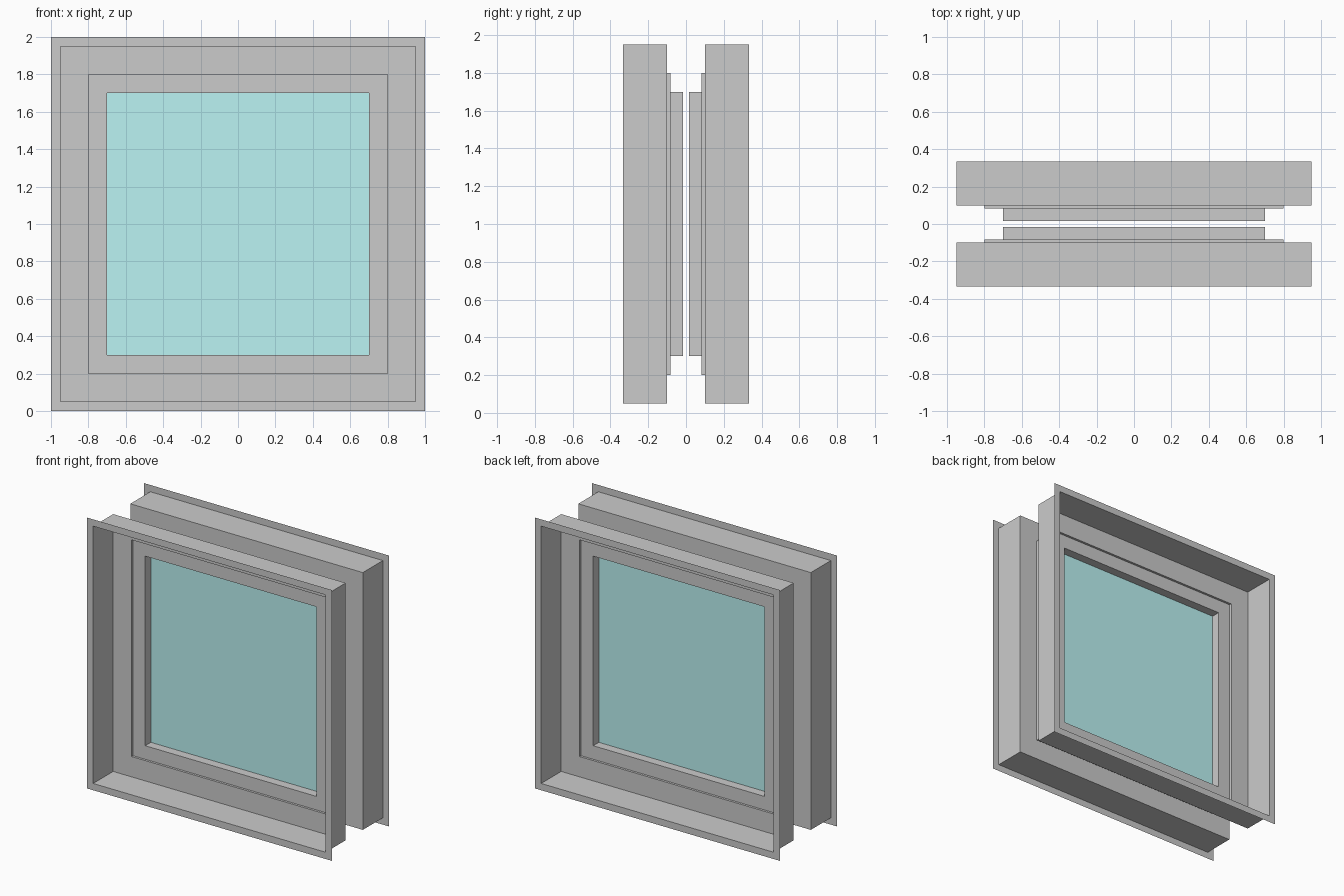
import bpy, bmesh

if "Cube" in bpy.data.objects:
    bpy.data.objects.remove(bpy.data.objects["Cube"])

# Stepped profile of the front casing: (half width, y) from outer lip to glass
PROFILE = [(1.0, -0.333), (0.95, -0.333), (0.95, -0.1),
           (0.8, -0.1), (0.8, -0.083), (0.7, -0.083), (0.7, -0.017)]
CENTRE_Z = 1.0

glass_mat = bpy.data.materials.new("teal_glass")
glass_mat.diffuse_color = (0.5, 0.9, 0.9, 1.0)
glass_mat.use_nodes = True
glass_mat.node_tree.nodes["Principled BSDF"].inputs["Base Color"].default_value = glass_mat.diffuse_color


def square(bm, half, y):
    """Ring of four corners facing -y."""
    return [bm.verts.new((sx * half, y, CENTRE_Z + sz * half))
            for sx, sz in ((-1, -1), (1, -1), (1, 1), (-1, 1))]


def finish(bm, name, material=None):
    """Turn the front half into an object and mirror it to the back."""
    mesh = bpy.data.meshes.new(name)
    bm.to_mesh(mesh)
    bm.free()
    obj = bpy.data.objects.new(name, mesh)
    bpy.context.collection.objects.link(obj)
    if material:
        mesh.materials.append(material)
    mirror = obj.modifiers.new("front_and_back", 'MIRROR')
    mirror.use_axis = (False, True, False)
    mirror.use_mirror_merge = False


# Thin stepped casings, front and back
bm = bmesh.new()
rings = [square(bm, half, y) for half, y in PROFILE]
for outer, inner in zip(rings, rings[1:]):
    for i in range(4):
        j = (i + 1) % 4
        bm.faces.new((outer[i], outer[j], inner[j], inner[i]))
finish(bm, "window_casing")

# Glass panes closing the innermost ring
bm = bmesh.new()
bm.faces.new(square(bm, *PROFILE[-1]))
finish(bm, "glass_pane", glass_mat)
